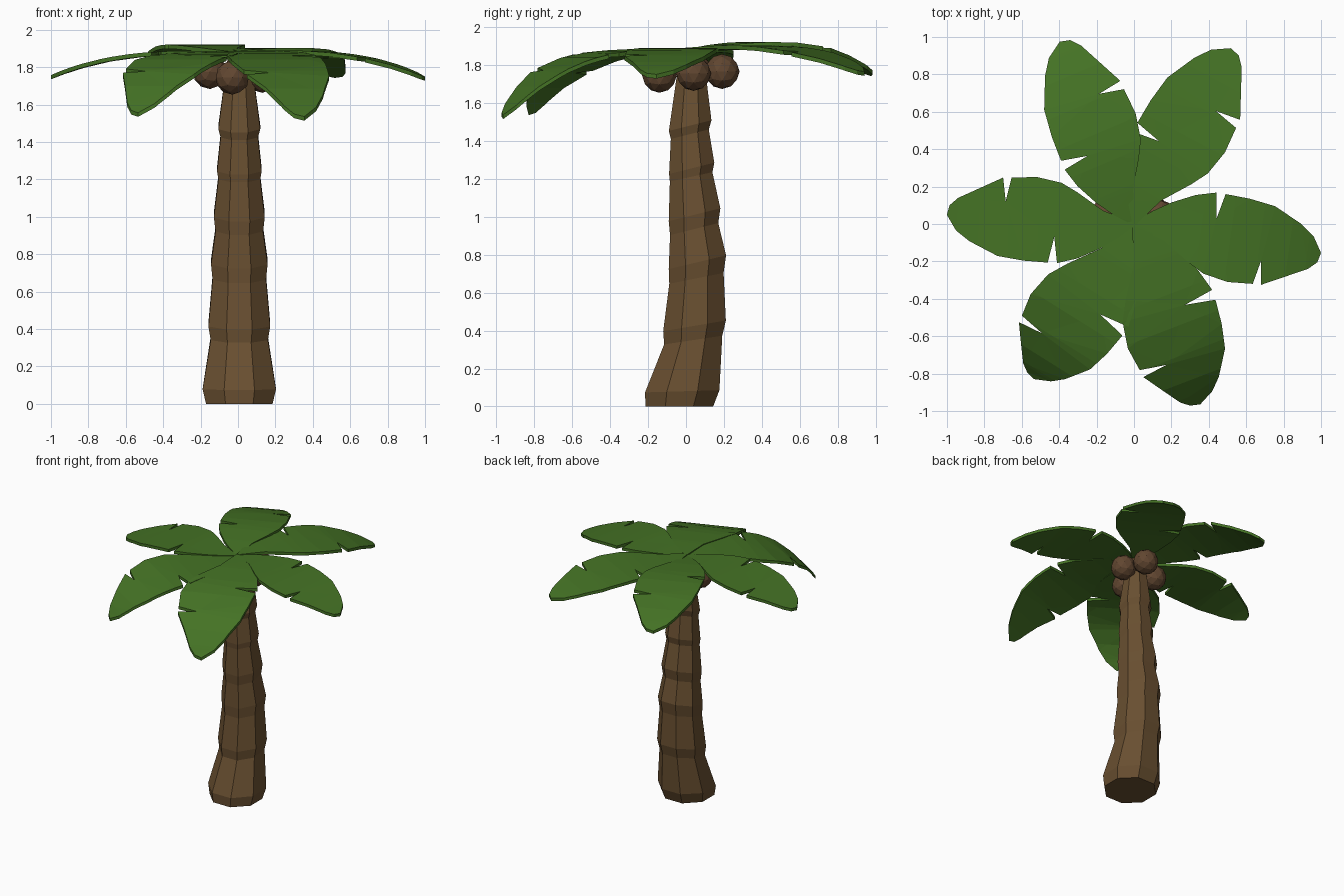
import bpy, bmesh, math
from mathutils import Vector, Matrix

if "Cube" in bpy.data.objects:
    bpy.data.objects.remove(bpy.data.objects["Cube"])


def material(name, rgb):
    m = bpy.data.materials.new(name)
    m.diffuse_color = (*rgb, 1)
    m.use_nodes = True
    m.node_tree.nodes["Principled BSDF"].inputs["Base Color"].default_value = m.diffuse_color
    return m


BARK = material("bark brown", (0.14, 0.078, 0.03))
LEAF = material("leaf green", (0.058, 0.168, 0.018))
SHELL = material("coconut brown", (0.12, 0.062, 0.03))


def finish(name, bm, mat):
    bmesh.ops.recalc_face_normals(bm, faces=bm.faces)
    me = bpy.data.meshes.new(name)
    bm.to_mesh(me)
    bm.free()
    me.materials.append(mat)
    ob = bpy.data.objects.new(name, me)
    bpy.context.collection.objects.link(ob)
    return ob


# Trunk: leaning eight-sided rings (centre y, z, half width, tilt)
RINGS = [(-.035, 0, .178, 0), (-.02, .08, .196, .03), (.038, .35, .153, .15),
         (.045, .425, .165, .17), (.055, .675, .143, .2), (.06, .76, .151, .24),
         (.043, .935, .127, .25), (.045, 1.01, .136, .25), (.027, 1.21, .112, .22),
         (.03, 1.255, .119, .25), (.02, 1.435, .1, .25), (.022, 1.48, .112, .25),
         (.027, 1.72, .08, .1), (.03, 1.85, .062, 0)]
bm = bmesh.new()
prev = None
for cy, z, w, tilt in RINGS:
    r = w / math.cos(math.pi / 8)
    ring = []
    for i in range(8):
        a = math.pi / 8 + i * math.pi / 4
        dy = r * math.sin(a)
        ring.append(bm.verts.new((.007 + r * math.cos(a), cy + dy, z + tilt * dy)))
    if prev:
        for i in range(8):
            j = (i + 1) % 8
            bm.faces.new((prev[i], prev[j], ring[j], ring[i]))
    else:
        bm.faces.new(ring)
    prev = ring
bm.faces.new(prev)
finish("trunk", bm, BARK)

# Frond outline with one torn notch on each side, growing along +x
OUTLINE = [(0, .01), (.1, .07), (.2, .115), (.33, .155), (.44, .168), (.44, .025),
           (.49, .16), (.62, .135), (.755, .095), (.895, 0), (.96, -.065),
           (1, -.155), (.98, -.205), (.93, -.24), (.68, -.325), (.68, -.195),
           (.635, -.32), (.5, -.31), (.37, -.265), (.29, -.205), (.16, -.09), (0, -.01)]
AXIS = Vector((.99, -.14, 0))


def frond(name, angle, s_in, s_out, z0, rise, drop):
    bm = bmesh.new()
    bm.faces.new([bm.verts.new((x, y, 0)) for x, y in OUTLINE])
    bmesh.ops.triangulate(bm, faces=bm.faces[:])
    for d in (.2, .36, .52, .68, .84, .94):
        bmesh.ops.bisect_plane(bm, geom=bm.verts[:] + bm.edges[:] + bm.faces[:],
                               plane_co=AXIS * d, plane_no=AXIS)
    for v in bm.verts:
        t = v.co.dot(AXIS)
        k = min(max((t - .44) / .56, 0), 1)
        v.co *= s_in + (s_out - s_in) * k
        v.co.z = z0 + rise * t - drop * t ** 3
    bmesh.ops.rotate(bm, verts=bm.verts, matrix=Matrix.Rotation(math.radians(angle), 3, 'Z'))
    bm.normal_update()
    # Give the blade its thickness below the top surface
    top = bm.faces[:]
    flip = [f for f in top if f.normal.z < 0]
    bmesh.ops.reverse_faces(bm, faces=flip)
    ext = bmesh.ops.extrude_face_region(bm, geom=top, use_keep_orig=True)["geom"]
    low = [g for g in ext if isinstance(g, bmesh.types.BMVert)]
    bmesh.ops.translate(bm, verts=low, vec=(0, 0, -.022))
    finish(name, bm, LEAF)


frond("frond_right", 0, 1.0, 1.0, 1.885, .03, .16)
frond("frond_back_right", 70, 1.05, 1.06, 1.89, .06, .18)
frond("frond_back_left", 121, 1.0, 1.04, 1.88, .14, .25)
frond("frond_left", 186, .98, .99, 1.882, .03, .15)
frond("frond_front_left", 246, 1.17, .975, 1.878, .02, .33)
frond("frond_front_right", 299, 1.16, 1.015, 1.888, .0, .34)

# Coconuts clustered under the crown
NUTS = {"front": (-.03, -.14, 1.745), "left": (-.15, .04, 1.775),
        "back": (.05, .19, 1.765), "right": (.13, .04, 1.755)}
for side, pos in NUTS.items():
    bm = bmesh.new()
    bmesh.ops.create_icosphere(bm, subdivisions=2, radius=.092,
                               matrix=Matrix.Translation(pos))
    finish("coconut_" + side, bm, SHELL)
